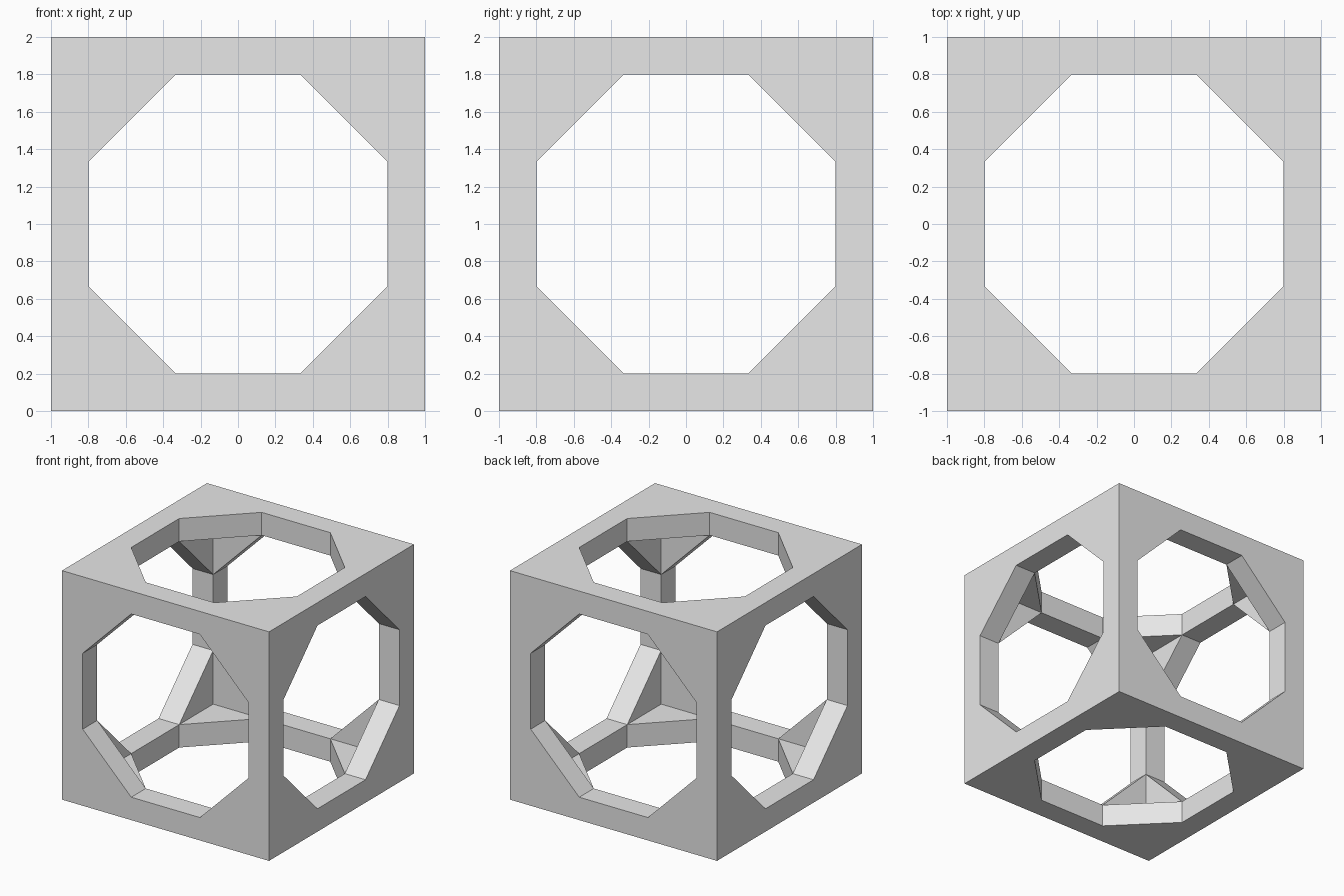
import bpy
import bmesh
import math
from mathutils import Matrix, Vector

OUTER = 1.0                                # half size of the cube
INNER = 0.8                                # half size of the hollow
HALF = INNER * math.tan(math.pi / 8)       # half length of an octagon side

default_cube = bpy.data.objects.get("Cube")
if default_cube:
    bpy.data.objects.remove(default_cube, do_unlink=True)

grey = bpy.data.materials.new("light_grey")
grey.use_nodes = True
grey.diffuse_color = (0.8, 0.8, 0.8, 1)
grey.node_tree.nodes["Principled BSDF"].inputs["Base Color"].default_value = grey.diffuse_color

bm = bmesh.new()


def add_face(points, matrix):
    bm.faces.new([bm.verts.new(matrix @ Vector(p)) for p in points])


def add_panel_quarter(matrix):
    """One quarter of a panel facing +z, with its part of the octagonal hole."""
    side_a, side_b = (INNER, -HALF), (INNER, HALF)
    next_corner = (HALF, INNER)
    # outer surface beside the straight and the slanted side of the hole
    add_face([(OUTER, -OUTER, OUTER), (OUTER, OUTER, OUTER),
              (*side_b, OUTER), (*side_a, OUTER)], matrix)
    add_face([(OUTER, OUTER, OUTER), (*next_corner, OUTER), (*side_b, OUTER)], matrix)
    # walls of the hole
    for a, b in ((side_a, side_b), (side_b, next_corner)):
        add_face([(*a, INNER), (*a, OUTER), (*b, OUTER), (*b, INNER)], matrix)
    # triangular inner surface in the corner of the hollow
    add_face([(INNER, INNER, INNER), (*side_b, INNER), (*next_corner, INNER)], matrix)


# six panels, each made of four turned quarters
turns = [Matrix.Rotation(math.radians(90 * i), 4, 'X') for i in range(4)]
turns += [Matrix.Rotation(math.radians(a), 4, 'Y') for a in (90, -90)]
lift = Matrix.Translation((0, 0, OUTER))
for turn in turns:
    for i in range(4):
        add_panel_quarter(lift @ turn @ Matrix.Rotation(math.radians(90 * i), 4, 'Z'))

bmesh.ops.remove_doubles(bm, verts=bm.verts, dist=0.0005)
bmesh.ops.recalc_face_normals(bm, faces=bm.faces)

mesh = bpy.data.meshes.new("hollow_cube_frame")
bm.to_mesh(mesh)
bm.free()
mesh.materials.append(grey)
frame = bpy.data.objects.new("hollow_cube_frame", mesh)
bpy.context.collection.objects.link(frame)
